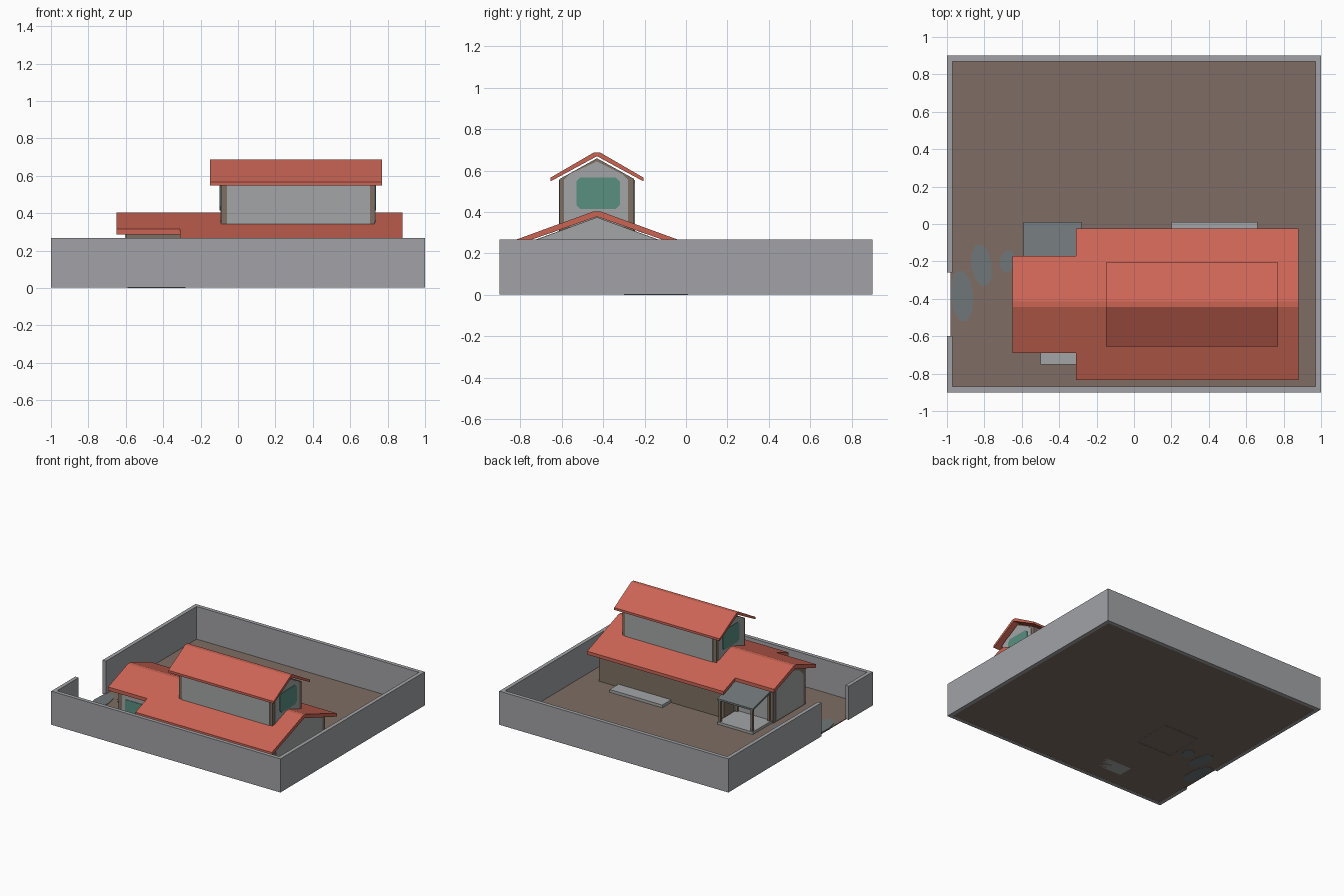
import bpy, bmesh, math

if "Cube" in bpy.data.objects:
    bpy.data.objects.remove(bpy.data.objects["Cube"])


def mat(name, r, g, b):
    m = bpy.data.materials.new(name)
    m.diffuse_color = (r, g, b, 1)
    m.use_nodes = True
    m.node_tree.nodes["Principled BSDF"].inputs["Base Color"].default_value = m.diffuse_color
    return m


RED = mat("roof_red", 0.60, 0.13, 0.09)
WALL = mat("wall_grey", 0.36, 0.365, 0.385)
PANEL = mat("plaster_grey", 0.37, 0.375, 0.38)
BROWN = mat("timber_brown", 0.21, 0.16, 0.125)
EARTH = mat("earth_brown", 0.21, 0.155, 0.125)
GLASS = mat("glass_green", 0.10, 0.28, 0.22)
SLATE = mat("slate_grey", 0.16, 0.185, 0.19)


def prism(name, pts, axis, lo, hi, m, open_bottom=False):
    """Extrude a 2D outline along an axis from lo to hi."""
    place = {'x': lambda a, b, t: (t, a, b),
             'y': lambda a, b, t: (a, t, b),
             'z': lambda a, b, t: (a, b, t)}[axis]
    bm = bmesh.new()
    A = [bm.verts.new(place(a, b, lo)) for a, b in pts]
    B = [bm.verts.new(place(a, b, hi)) for a, b in pts]
    cap = bm.faces.new(A)
    bm.faces.new(B[::-1])
    n = len(pts)
    for i in range(n):
        j = (i + 1) % n
        bm.faces.new((A[i], B[i], B[j], A[j]))
    bmesh.ops.recalc_face_normals(bm, faces=bm.faces[:])
    if open_bottom:
        bmesh.ops.delete(bm, geom=[cap], context='FACES_ONLY')
    me = bpy.data.meshes.new(name)
    bm.to_mesh(me)
    bm.free()
    me.materials.append(m)
    ob = bpy.data.objects.new(name, me)
    bpy.context.collection.objects.link(ob)
    return ob


def rect(a0, b0, a1, b1, c=0.0):
    """Rectangle outline, with corners cut by c."""
    if c == 0:
        return [(a0, b0), (a1, b0), (a1, b1), (a0, b1)]
    return [(a0 + c, b0), (a1 - c, b0), (a1, b0 + c), (a1, b1 - c),
            (a1 - c, b1), (a0 + c, b1), (a0, b1 - c), (a0, b0 + c)]


RIDGE = -0.43   # y of both roof ridges


def roof(name, x0, x1, half, top, slope, thick):
    """Bent roof slab with a slightly flattened ridge."""
    f = 0.015
    e = top - slope * (half - f)
    pts = [(RIDGE - half, e), (RIDGE - f, top), (RIDGE + f, top), (RIDGE + half, e),
           (RIDGE + half, e - thick), (RIDGE, top - thick), (RIDGE - half, e - thick)]
    return prism(name, pts, 'x', x0, x1, RED)


def gable(half, z0, eave, peak):
    return [(RIDGE - half, z0), (RIDGE + half, z0), (RIDGE + half, eave),
            (RIDGE, peak), (RIDGE - half, eave)]


# Yard and boundary wall with the gate gap on the left
prism("yard", rect(-0.98, -0.88, 0.98, 0.88), 'z', 0.004, 0.010, EARTH)
T = 0.03
prism("boundary_wall", [(-1, -0.26), (-1, 0.9), (1, 0.9), (1, -0.9), (-1, -0.9), (-1, -0.60),
                        (-1 + T, -0.60), (-1 + T, -0.9 + T), (1 - T, -0.9 + T),
                        (1 - T, 0.9 - T), (-1 + T, 0.9 - T), (-1 + T, -0.26)],
      'z', 0.003, 0.268, WALL)

# Stepping stones from the gate to the porch
for i, (x, y, rx, ry, turn) in enumerate([(-0.92, -0.385, 0.06, 0.14, 0.08),
                                          (-0.815, -0.22, 0.055, 0.115, 0.15),
                                          (-0.675, -0.20, 0.042, 0.06, -0.2)]):
    pts = []
    for k in range(10):
        a = 2 * math.pi * k / 10
        u, v = rx * math.cos(a), ry * math.sin(a)
        pts.append((x + u * math.cos(turn) - v * math.sin(turn),
                    y + u * math.sin(turn) + v * math.cos(turn)))
    prism(f"stepping_stone_{i + 1}", pts, 'z', 0.002, 0.014, SLATE)

# Timber bodies: wide main part, narrow left wing, upper floor
prism("main_body", gable(0.33, 0.005, 0.255, 0.375), 'x', -0.26, 0.83, BROWN)
prism("wing_body", gable(0.20, 0.005, 0.300, 0.374), 'x', -0.60, -0.25, BROWN)
prism("upper_body", gable(0.18, 0.20, 0.560, 0.660), 'x', -0.09, 0.73, BROWN)

# Roofs
roof("main_roof", -0.31, 0.88, 0.405, 0.404, 0.365, 0.026)
roof("wing_roof", -0.65, -0.31, 0.26, 0.404, 0.365, 0.028)
roof("upper_roof", -0.15, 0.77, 0.225, 0.688, 0.58, 0.018)

# Plaster panels set between the timber corners
P = 0.004
prism("main_front_panel", rect(-0.22, 0.02, 0.79, 0.24, 0.01), 'y', -0.77 - P, -0.77, PANEL)
prism("main_back_panel", rect(-0.22, 0.02, 0.79, 0.24, 0.01), 'y', -0.11, -0.11 + P, PANEL)
prism("main_right_panel", gable(0.29, 0.02, 0.265, 0.373), 'x', 0.83, 0.83 + P, PANEL)
prism("wing_front_panel", rect(-0.57, 0.02, -0.27, 0.26, 0.01), 'y', -0.63 - P, -0.63, PANEL)
prism("wing_back_panel", rect(-0.57, 0.02, -0.27, 0.26, 0.01), 'y', -0.23, -0.23 + P, PANEL)
prism("wing_left_panel", [(RIDGE - 0.17, 0.02), (RIDGE + 0.17, 0.02), (RIDGE + 0.17, 0.26),
                          (RIDGE + 0.13, 0.30), (RIDGE, 0.355), (RIDGE - 0.13, 0.30),
                          (RIDGE - 0.17, 0.26)], 'x', -0.60 - P, -0.60, PANEL)
end = [(RIDGE - 0.16, 0.33), (RIDGE + 0.15, 0.33), (RIDGE + 0.15, 0.555),
       (RIDGE + 0.12, 0.585), (RIDGE, 0.645), (RIDGE - 0.13, 0.585), (RIDGE - 0.16, 0.555)]
for side, x0 in (("left", -0.09 - P), ("right", 0.73)):
    prism(f"upper_{side}_panel", end, 'x', x0, x0 + P, PANEL)
for side, y0 in (("front", -0.61 - P), ("back", -0.25)):
    prism(f"upper_{side}_panel", rect(-0.06, 0.30, 0.705, 0.555, 0.01), 'y', y0, y0 + P, PANEL)

# Glass windows and doors
G = 0.008
for side, x0 in (("left", -0.09 - G), ("right", 0.73)):
    prism(f"upper_{side}_window", rect(-0.53, 0.415, -0.32, 0.567, 0.02), 'x', x0, x0 + G, GLASS)
prism("back_glass_door", rect(0.23, 0.03, 0.61, 0.215), 'y', -0.11, -0.11 + G, GLASS)
prism("front_glass_door", rect(-0.54, 0.03, -0.32, 0.225), 'y', -0.63 - G, -0.63, GLASS)

# Door steps
prism("back_step", rect(0.20, -0.11, 0.66, 0.01), 'z', 0.004, 0.032, PANEL)
prism("front_step", rect(-0.50, -0.75, -0.27, -0.63), 'z', 0.004, 0.032, PANEL)

# Porch: slab, posts and lean-to roof
prism("porch_slab", rect(-0.59, -0.30, -0.28, 0.01), 'z', 0.0, 0.030, PANEL, open_bottom=True)
for i, x in enumerate((-0.575, -0.295)):
    for j, (y, h) in enumerate(((-0.005, 0.205), (-0.215, 0.255))):
        prism(f"porch_post_{2 * i + j + 1}", rect(x - 0.008, y - 0.008, x + 0.008, y + 0.008),
              'z', 0.03, h, BROWN)
prism("porch_roof", [(0.01, 0.198), (0.01, 0.212), (-0.23, 0.272), (-0.23, 0.258)],
      'x', -0.59, -0.28, SLATE)
